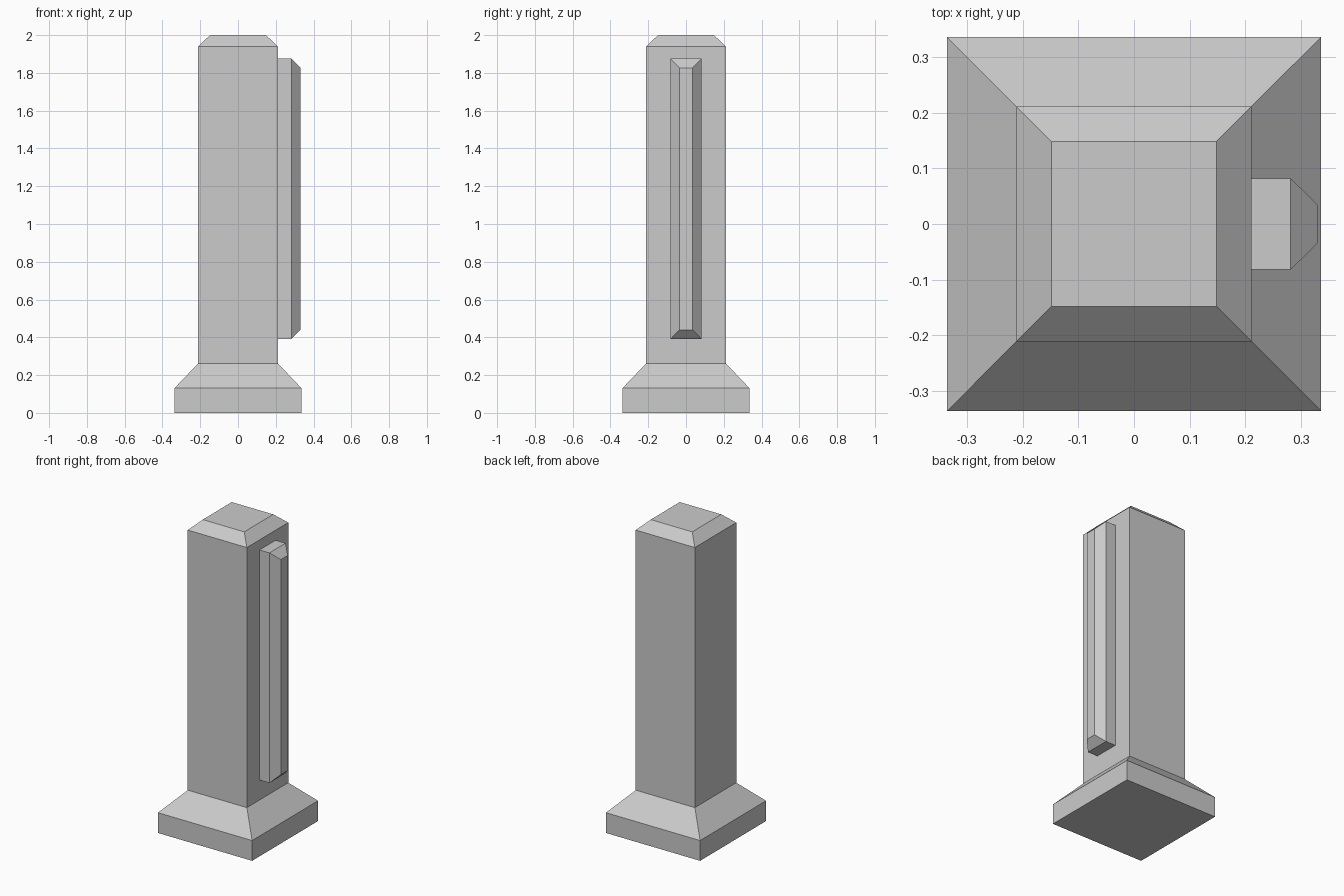
import bpy, bmesh
from mathutils import Matrix

if "Cube" in bpy.data.objects:
    bpy.data.objects.remove(bpy.data.objects["Cube"])


def loft(name, sections, matrix=Matrix()):
    """Stack rectangular sections (half_x, half_y, z) into a closed solid."""
    bm = bmesh.new()
    rings = [[bm.verts.new((sx * hx, sy * hy, z))
              for sx, sy in ((-1, -1), (1, -1), (1, 1), (-1, 1))]
             for hx, hy, z in sections]
    for low, high in zip(rings, rings[1:]):
        for i in range(4):
            j = (i + 1) % 4
            bm.faces.new((low[i], low[j], high[j], high[i]))
    bm.faces.new(rings[0][::-1])
    bm.faces.new(rings[-1])
    bm.transform(matrix)
    bmesh.ops.recalc_face_normals(bm, faces=bm.faces)
    mesh = bpy.data.meshes.new(name)
    bm.to_mesh(mesh)
    bm.free()
    obj = bpy.data.objects.new(name, mesh)
    bpy.context.collection.objects.link(obj)
    return obj


# Pillar: square plinth, sloped foot, shaft and chamfered cap
loft("pillar", [(h, h, z) for h, z in (
    (0.336, 0), (0.336, 0.131), (0.211, 0.262), (0.211, 1.94), (0.148, 2.0))])

# Raised bevelled strip on the right face (local z points along world +x)
face_right = Matrix(((0, 0, 1, 0), (0, 1, 0, 0), (-1, 0, 0, 1.133), (0, 0, 0, 1)))
loft("side_strip", [(0.742, 0.082, 0.211), (0.742, 0.082, 0.282),
                    (0.694, 0.035, 0.33)], face_right)
